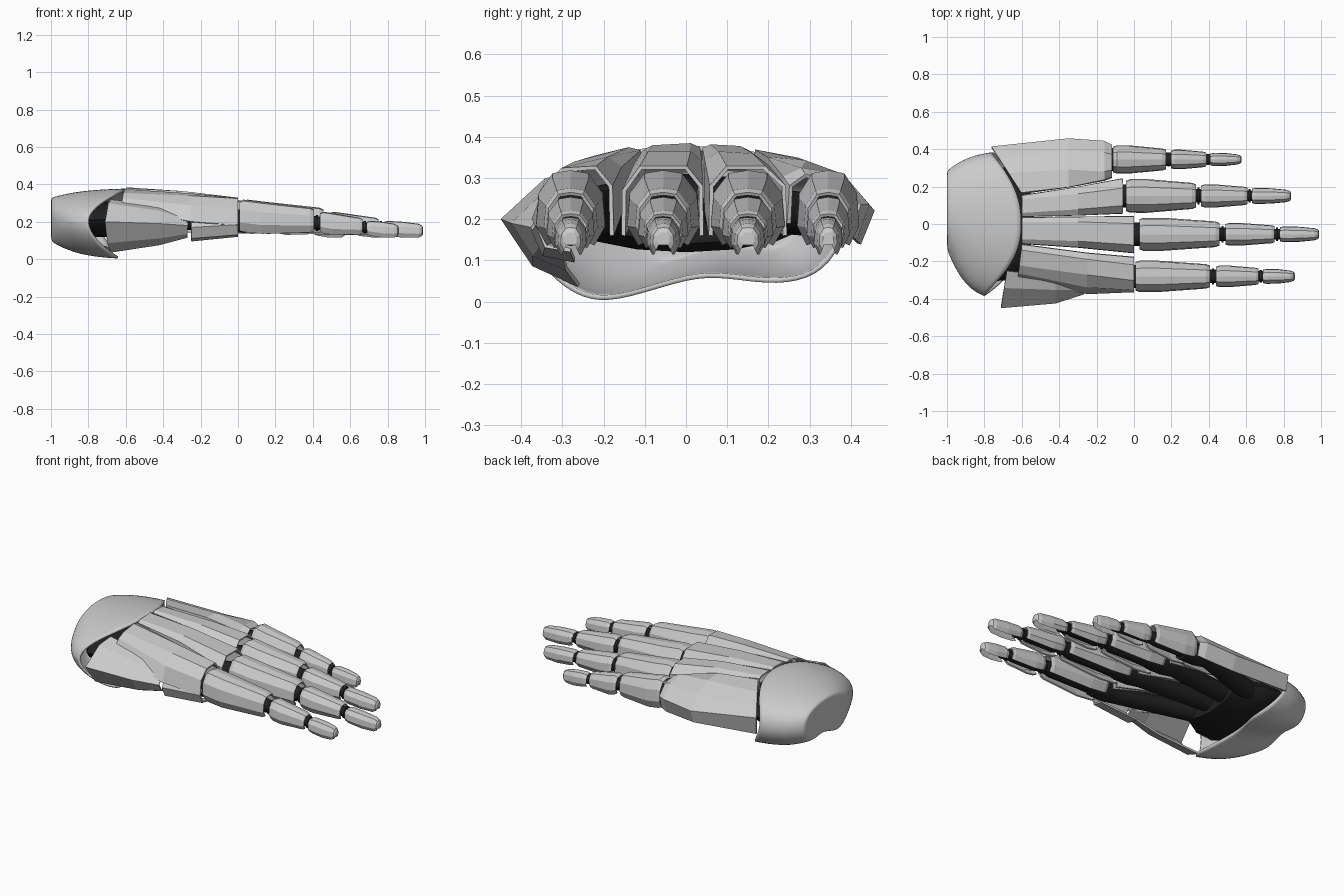
import bpy, bmesh, math

if "Cube" in bpy.data.objects:
    bpy.data.objects.remove(bpy.data.objects["Cube"])


def material(name, v):
    m = bpy.data.materials.new(name)
    m.diffuse_color = (v, v, v, 1)
    m.use_nodes = True
    m.node_tree.nodes["Principled BSDF"].inputs["Base Color"].default_value = m.diffuse_color
    return m


GREY = material("armour grey", 0.6)
DARK = material("joint black", 0.015)


def loft(name, rings, mat, closed=False, cap_start=False, cap_end=False,
         thickness=0.0, subdiv=0, smooth=None):
    """Skin a row of equal-length point rings into one object."""
    bm = bmesh.new()
    rows = [[bm.verts.new(p) for p in ring] for ring in rings]
    n = len(rows[0])
    for a, b in zip(rows, rows[1:]):
        for i in range(n if closed else n - 1):
            j = (i + 1) % n
            bm.faces.new((a[i], a[j], b[j], b[i]))
    if cap_start:
        bm.faces.new(rows[0])
    if cap_end:
        bm.faces.new(rows[-1])
    bmesh.ops.recalc_face_normals(bm, faces=bm.faces[:])
    me = bpy.data.meshes.new(name)
    bm.to_mesh(me)
    bm.free()
    me.materials.append(mat)
    ob = bpy.data.objects.new(name, me)
    bpy.context.collection.objects.link(ob)
    if subdiv:
        mod = ob.modifiers.new("round", 'SUBSURF')
        mod.levels = mod.render_levels = subdiv
    if thickness:
        mod = ob.modifiers.new("thickness", 'SOLIDIFY')
        mod.thickness = thickness
        mod.offset = -1 if subdiv else 0
    if smooth:
        bpy.ops.object.select_all(action='DESELECT')
        ob.select_set(True)
        bpy.context.view_layer.objects.active = ob
        bpy.ops.object.shade_smooth_by_angle(angle=math.radians(smooth))
    return ob


def plate(name, stations):
    """Bent armour plate: stations are (x, sweep, [(y, z), ...])."""
    rings = []
    for x, sweep, pts in stations:
        y0 = pts[0][0]
        rings.append([(x - sweep * abs(y - y0), y, z) for y, z in pts])
    return loft(name, rings, GREY, thickness=0.01)


def bone(name, stations, sides=12):
    """Round rod running along x: stations are (x, y, z, radius)."""
    rings = [[(x, y + r * math.cos(2 * math.pi * k / sides),
               z + r * math.sin(2 * math.pi * k / sides)) for k in range(sides)]
             for x, y, z, r in stations]
    return loft(name, rings, DARK, closed=True, cap_start=True, cap_end=True, smooth=40)


# Heel cup: widest outline as (y, z, x of the front lip)
RIM = [(.39, .20, -.77), (.365, .29, -.75), (.26, .345, -.67), (.13, .373, -.61),
       (0, .38, -.60), (-.12, .373, -.61), (-.24, .345, -.67), (-.35, .285, -.77),
       (-.40, .20, -.82), (-.36, .09, -.76), (-.27, .012, -.66), (-.19, -.003, -.63),
       (-.08, .028, -.68), (.03, .062, -.72), (.12, .055, -.70), (.22, .04, -.66),
       (.32, .06, -.68), (.375, .13, -.73)]
CY, CZ = .164, .247
rings = []
for f, sy, sz in [(0, .3, .35), (0, .53, .6), (.04, .59, .67), (.35, .82, .88),
                  (.7, .95, .97), (1, 1, 1)]:
    rings.append([(-1 + f * (lip + 1), CY + (y - CY) * sy, CZ + (z - CZ) * sz)
                  for y, z, lip in RIM])
loft("heel_cup", rings, GREY, closed=True, cap_start=True, thickness=.012,
     subdiv=2, smooth=50)

# Instep plates, one above each toe
plate("instep_plate_outer", [
    (-.60, .66, [(.165, .29), (.17, .365), (.27, .345), (.35, .31), (.41, .27), (.40, .17)]),
    (-.35, 0, [(.20, .22), (.20, .348), (.29, .338), (.39, .29), (.453, .22), (.42, .14)]),
    (-.16, 0, [(.235, .19), (.24, .30), (.28, .32), (.38, .305), (.44, .235), (.41, .15)]),
    (-.12, 0, [(.25, .19), (.255, .28), (.29, .305), (.37, .29), (.42, .235), (.40, .16)])])
plate("instep_plate_mid_outer", [
    (-.60, 0, [(.042, .30), (.044, .37), (.06, .377), (.13, .373), (.148, .365), (.15, .30)]),
    (-.30, 0, [(.05, .22), (.05, .34), (.08, .36), (.16, .355), (.195, .33), (.195, .22)]),
    (-.06, 0, [(.06, .16), (.062, .28), (.10, .325), (.19, .325), (.238, .28), (.24, .16)])])
plate("instep_plate_mid_inner", [
    (-.60, 0, [(-.102, .30), (-.10, .365), (-.08, .375), (.01, .38), (.03, .372), (.032, .30)]),
    (-.30, 0, [(-.122, .22), (-.12, .335), (-.09, .36), (.01, .36), (.034, .34), (.035, .22)]),
    (0, 0, [(-.152, .16), (-.15, .27), (-.11, .325), (0, .325), (.036, .28), (.038, .16)])])
plate("instep_plate_inner", [
    (-.60, .12, [(-.112, .30), (-.114, .365), (-.14, .37), (-.22, .35), (-.26, .325), (-.30, .27)]),
    (-.25, 0, [(-.158, .22), (-.16, .325), (-.19, .347), (-.27, .335), (-.335, .285), (-.37, .20)]),
    (0, 0, [(-.18, .16), (-.183, .28), (-.22, .325), (-.30, .32), (-.35, .27), (-.36, .18)])])

# Side guards along the inner edge
plate("side_guard_rear", [
    (-.68, .16, [(-.25, .315), (-.34, .295), (-.445, .20), (-.37, .09), (-.26, .04)]),
    (-.42, 0, [(-.28, .285), (-.35, .255), (-.42, .19), (-.37, .115), (-.29, .08)]),
    (-.27, 0, [(-.31, .23), (-.35, .21), (-.372, .18), (-.35, .14), (-.30, .12)])])
plate("side_guard_front", [
    (-.25, 0, [(-.345, .21), (-.37, .17), (-.345, .115), (-.27, .10)]),
    (0, 0, [(-.345, .215), (-.36, .185), (-.34, .135), (-.28, .125)])])

# Ankle core inside the heel cup
core = []
for x, hy, z0, z1 in [(-.90, .17, .14, .28), (-.80, .31, .12, .30),
                      (-.68, .30, .12, .31), (-.55, .22, .14, .30)]:
    core.append([(x, hy * math.cos(k * math.pi / 8),
                  (z0 + z1) / 2 + (z1 - z0) / 2 * math.sin(k * math.pi / 8))
                 for k in range(16)])
loft("ankle_core", core, DARK, closed=True, cap_start=True, cap_end=True, smooth=40)

# Half section of a toe shell, as fractions of half width and height
SHELL = [(-.68, 0), (-1, .28), (-.93, .68), (-.52, .96), (0, 1),
         (.52, .96), (.93, .68), (1, .28), (.68, 0)]


def toe_shell(name, y, stations, tip=False):
    rings = [[(x, y + a * hw, z0 + b * (z1 - z0)) for a, b in SHELL]
             for x, hw, z0, z1 in stations]
    if tip:
        loft(name, rings, GREY, cap_end=True)
    else:
        loft(name, rings, GREY, thickness=.008)


# Toes: y, x limits of the three segments, width factor, joint start y
TOES = [("outer", .345, (-.11, .17, .20, .385, .41, .575), .83, .20),
        ("mid_outer", .15, (-.04, .33, .36, .605, .63, .84), 1.0, .08),
        ("mid_inner", -.055, (.03, .455, .49, .75, .78, .99), .98, -.03),
        ("inner", -.28, (.01, .405, .44, .665, .69, .86), .93, -.15)]

for label, y, (a, b, c, d, e, f), w, y_start in TOES:
    mid1, mid2 = a + .3 * (b - a), c + .3 * (d - c)
    toe_shell(f"toe_{label}_base", y, [
        (a, .078 * w, .155, .305), (a + .02, .086 * w, .148, .315),
        (mid1, .086 * w, .138, .302), (b - .02, .066 * w, .145, .272),
        (b, .058 * w, .15, .262)])
    toe_shell(f"toe_{label}_middle", y, [
        (c, .052 * w, .15, .243), (c + .02, .058 * w, .14, .25),
        (mid2, .058 * w, .132, .242), (d - .015, .045 * w, .135, .218),
        (d, .04 * w, .14, .21)])
    toe_shell(f"toe_{label}_tip", y, [
        (e, .038 * w, .132, .20), (e + .02, .043 * w, .125, .205),
        (e + .5 * (f - e), .041 * w, .115, .20), (f - .025, .033 * w, .115, .19),
        (f - .006, .026 * w, .125, .18), (f, .016 * w, .138, .168)], tip=True)

    # Long foot bone, then the thin rod through the toe
    bone(f"foot_bone_{label}", [
        (-.72, y_start, .215, .06), (-.55, y_start + .2 * (y - y_start), .22, .055),
        (a - .12, y, .205, .05), (a - .04, y, .205, .062), (a + .05, y, .205, .062)])
    bone(f"toe_bone_{label}", [
        (a, y, .205, .055 * w), (b - .04, y, .195, .05 * w), (b, y, .195, .036),
        (c, y, .192, .036), (c + .04, y, .188, .044 * w), (d - .03, y, .175, .036 * w),
        (d, y, .173, .028), (e, y, .167, .028), (e + .03, y, .16, .027 * w)])
    # Knuckle collars in the gaps
    for n, (p, q, z, r) in enumerate([(b, c, .193, .046), (d, e, .17, .036)]):
        m, h = (p + q) / 2, .006
        bone(f"toe_{label}_collar_{n + 1}", [(m - h, y, z, r * w), (m + h, y, z, r * w)])
